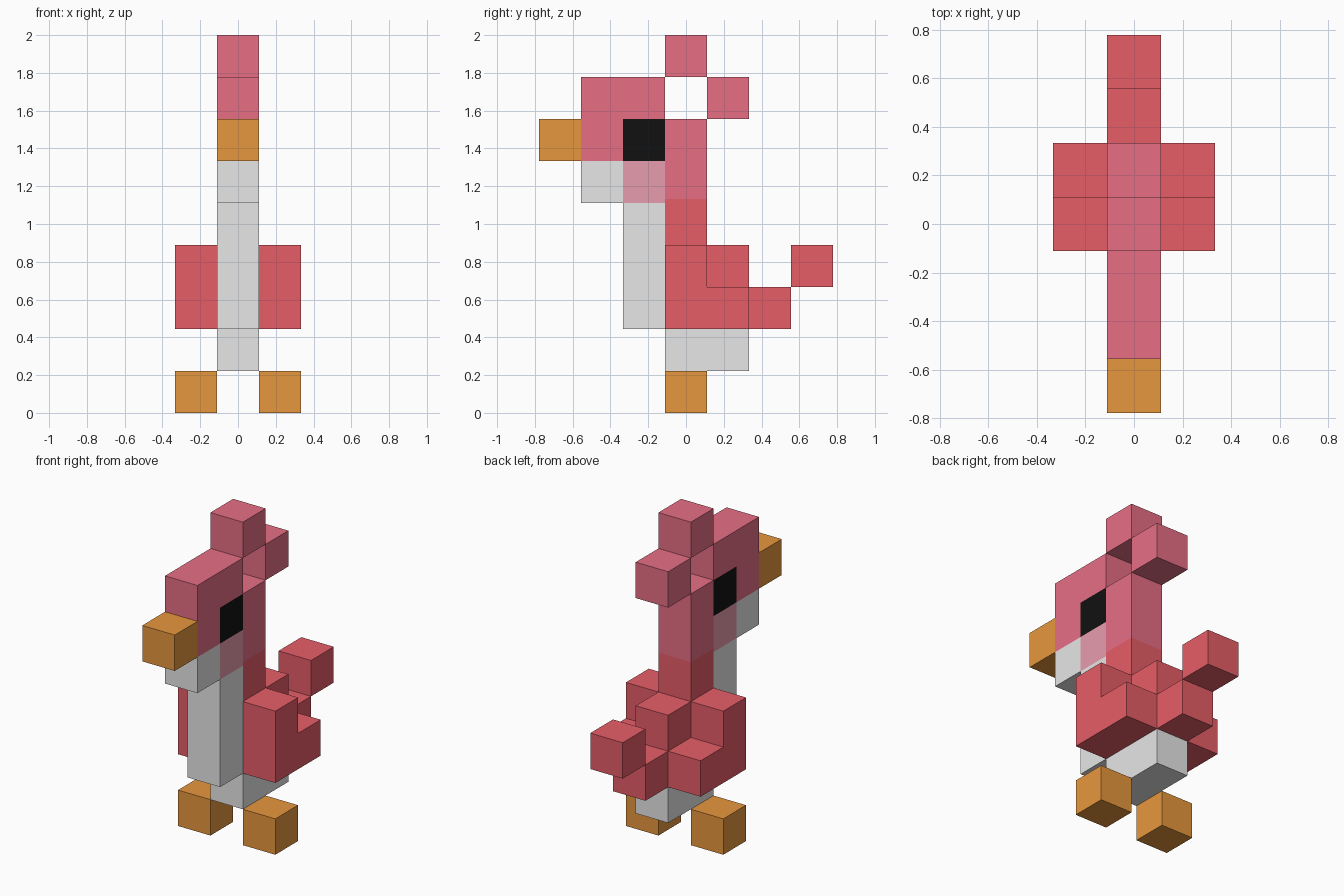
import bpy
import bmesh

cube = bpy.data.objects.get("Cube")
if cube:
    bpy.data.objects.remove(cube, do_unlink=True)

U = 2 / 9  # edge length of one block


def linear(c):
    c /= 255
    return c / 12.92 if c <= 0.04045 else ((c + 0.055) / 1.055) ** 2.4


def material(name, *rgb):
    colour = [linear(c) for c in rgb] + [1.0]
    m = bpy.data.materials.new(name)
    m.diffuse_color = colour
    m.use_nodes = True
    m.node_tree.nodes["Principled BSDF"].inputs["Base Color"].default_value = colour
    return m


red = material("red", 255, 104, 115)
pink = material("pink", 255, 123, 147)
pale_pink = material("pale pink", 255, 173, 193)
orange = material("orange", 255, 167, 68)
white = material("white", 255, 255, 255)
black = material("black", 17, 17, 17)


def extrude_profile(name, mat, profile, column=0):
    """Extrude a side outline of (y, z) block corners across one block column."""
    bm = bmesh.new()
    x = (column - 0.5) * U
    face = bm.faces.new([bm.verts.new((x, (y - 0.5) * U, z * U)) for y, z in profile])
    ext = bmesh.ops.extrude_face_region(bm, geom=[face])
    verts = [v for v in ext["geom"] if isinstance(v, bmesh.types.BMVert)]
    bmesh.ops.translate(bm, verts=verts, vec=(U, 0, 0))
    bmesh.ops.recalc_face_normals(bm, faces=bm.faces)
    mesh = bpy.data.meshes.new(name)
    bm.to_mesh(mesh)
    bm.free()
    mesh.materials.append(mat)
    obj = bpy.data.objects.new(name, mesh)
    bpy.context.collection.objects.link(obj)
    return obj


def block(name, mat, y, z, depth=1, height=1, column=0):
    """Box whose lower front corner is at block (y, z)."""
    return extrude_profile(name, mat, [(y, z), (y + depth, z),
                                       (y + depth, z + height), (y, z + height)], column)


# Body: stepped back rising into the lower neck
extrude_profile("body", red, [(0, 2), (3, 2), (3, 3), (2, 3), (2, 4),
                              (1, 4), (1, 5.1), (0, 5.1)])
block("tail_tip", red, 3, 3)
block("rump", white, 0, 1, depth=2)
block("breast", white, -1, 2, height=3)

# Neck and head
block("upper_neck", pink, 0, 5.1, height=1.9)
extrude_profile("head", pink, [(-2, 6), (-1, 6), (-1, 7), (0, 7), (0, 8), (-2, 8)])
block("eyes", black, -1, 6)
block("cheeks", pale_pink, -1, 5)
block("chin", white, -2, 5)
block("beak", orange, -3, 6)

# Crest
block("crest_top", pink, 0, 8)
block("crest_back", pink, 1, 7)

# Wings and feet on both sides
for side, column in (("left", 1), ("right", -1)):
    extrude_profile(side + "_wing", red, [(0, 2), (2, 2), (2, 3), (1, 3), (1, 4), (0, 4)], column)
    block(side + "_foot", orange, 0, 0, column=column)
